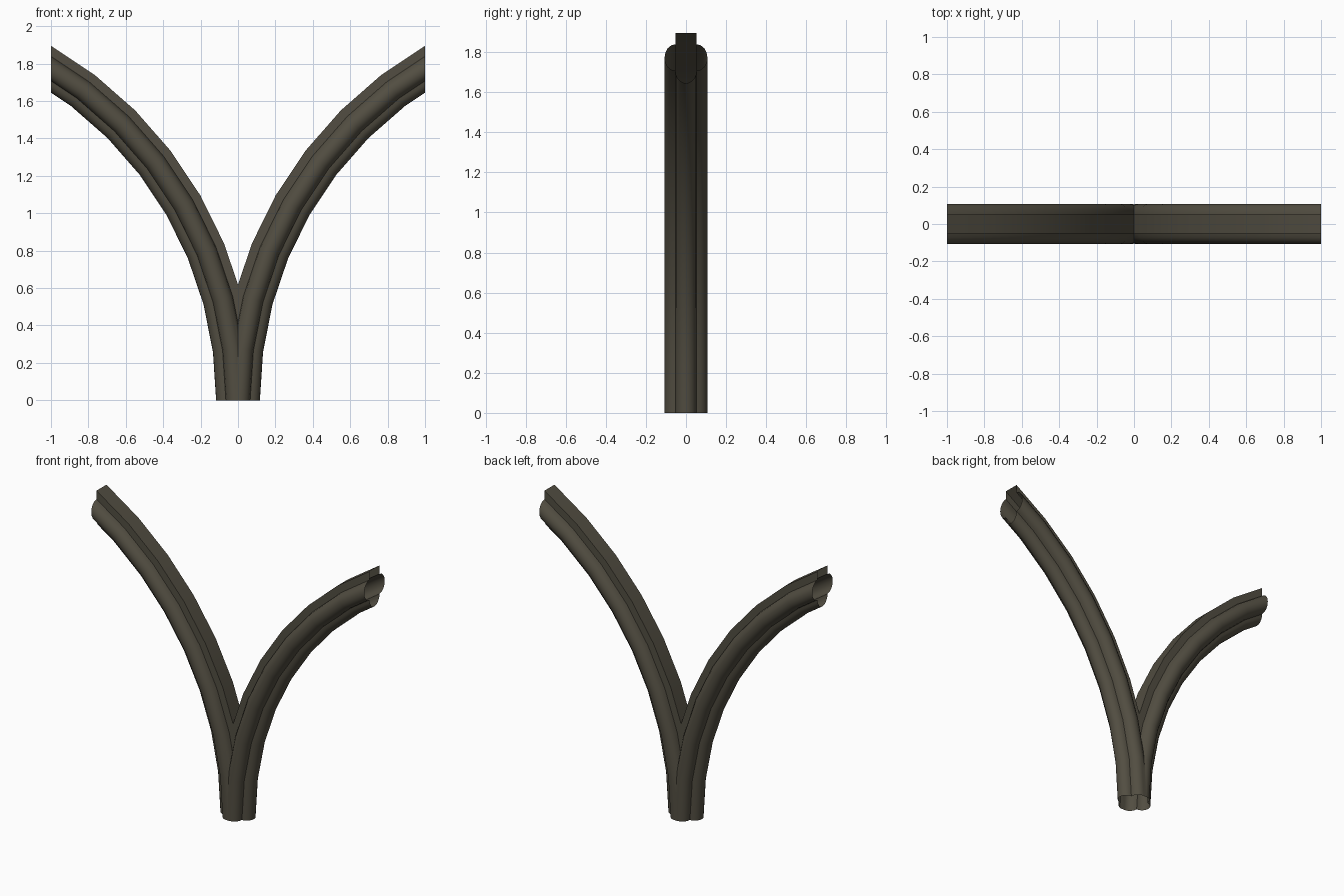
import bpy, bmesh, math
from mathutils import Vector

if "Cube" in bpy.data.objects:
    bpy.data.objects.remove(bpy.data.objects["Cube"])

CENTRE_X = 2.10            # centre of the right-hand arc, on the ground
STEP = math.radians(7.5)   # one arc segment
STEPS = 9


def arc(y, r, rad, a0, a1, n):
    """Points of a circular moulding in the (y, radius) section plane."""
    return [(y + rad * math.cos(math.radians(a0 + (a1 - a0) * i / n)),
             r + rad * math.sin(math.radians(a0 + (a1 - a0) * i / n)))
            for i in range(n + 1)]


# Section: square back, round side roll, round nose; then mirrored in y
half = [(0.052, 2.192)] + arc(0.052, 2.09, 0.055, 90, -90, 8)
half += arc(0, 2.035, 0.052, 0, -90, 5)[1:]
profile = half + [(-y, r) for y, r in reversed(half[:-1])]

# Sweep the section along the arc as an open-ended shell
bm = bmesh.new()
rings = []
for k in range(STEPS + 1):
    a = k * STEP
    rings.append([bm.verts.new((CENTRE_X - r * math.cos(a), y, r * math.sin(a)))
                  for y, r in profile])
n = len(profile)
for lo, hi in zip(rings, rings[1:]):
    for i in range(n):
        j = (i + 1) % n
        bm.faces.new((lo[i], lo[j], hi[j], hi[i]))

# Trim at the middle seam and at the upright outer end
for x, inner, outer in ((0, True, False), (1, False, True)):
    bmesh.ops.bisect_plane(bm, geom=bm.verts[:] + bm.edges[:] + bm.faces[:],
                           dist=1e-5, plane_co=Vector((x, 0, 0)),
                           plane_no=Vector((1, 0, 0)),
                           clear_inner=inner, clear_outer=outer)
bmesh.ops.recalc_face_normals(bm, faces=bm.faces[:])

# Make sure the shell faces outwards (the back faces the middle)
top = max(bm.faces, key=lambda f: f.calc_center_median().z)
if top.normal.z < 0:
    bmesh.ops.reverse_faces(bm, faces=bm.faces[:])

mesh = bpy.data.meshes.new("vault_rib_pair")
bm.to_mesh(mesh)
bm.free()
rib = bpy.data.objects.new("vault_rib_pair", mesh)
bpy.context.collection.objects.link(rib)

# Dark stone
stone = bpy.data.materials.new("dark stone")
stone.diffuse_color = (0.085, 0.076, 0.054, 1)
stone.use_nodes = True
stone.node_tree.nodes["Principled BSDF"].inputs["Base Color"].default_value = stone.diffuse_color
mesh.materials.append(stone)

# Left rib
mirror = rib.modifiers.new("left_rib", 'MIRROR')
mirror.use_axis = (True, False, False)
mirror.merge_threshold = 0.0005

bpy.context.view_layer.objects.active = rib
rib.select_set(True)
bpy.ops.object.modifier_apply(modifier=mirror.name)
bpy.ops.object.shade_smooth_by_angle(angle=math.radians(30))
